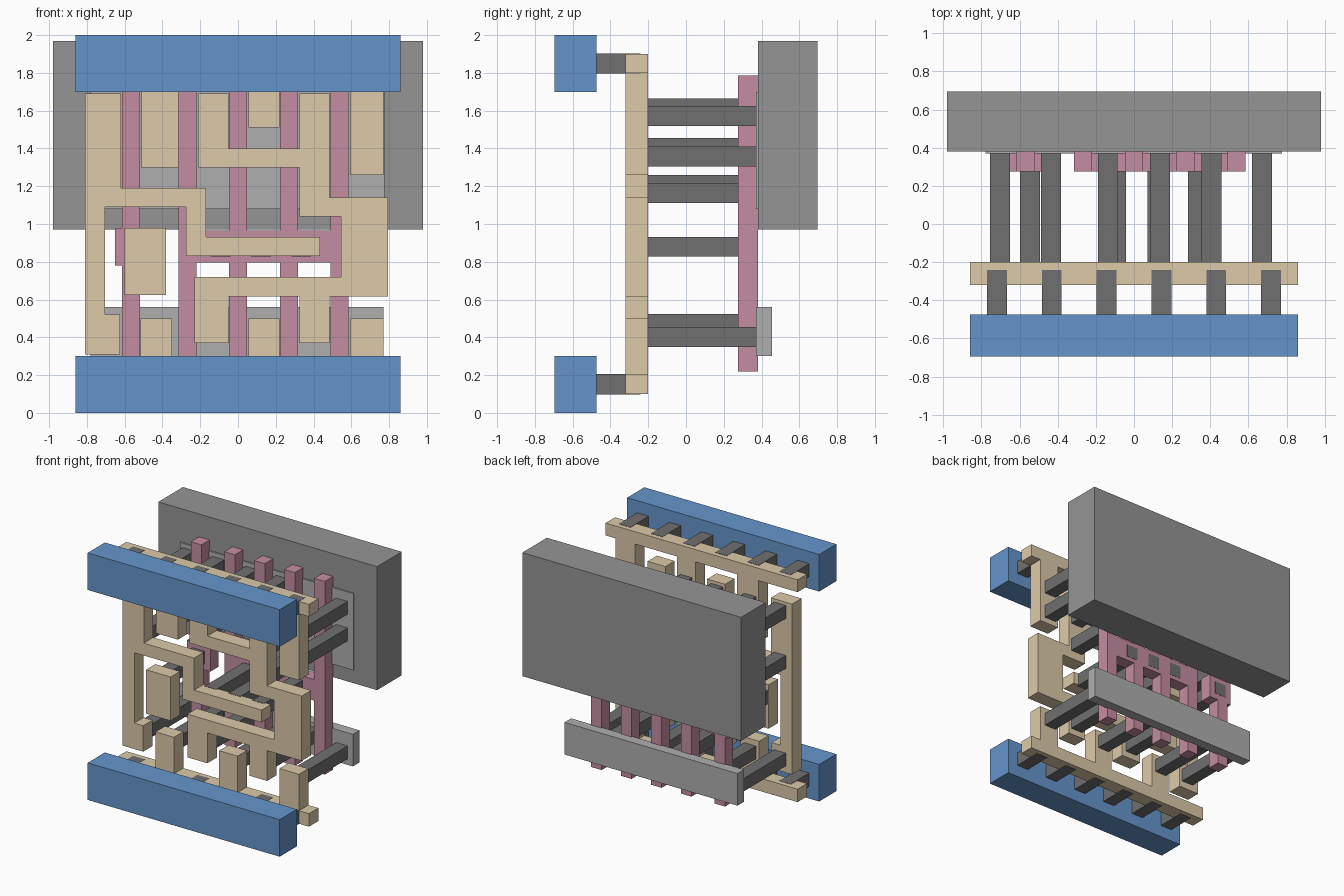
import bpy, bmesh


def material(name, rgb):
    m = bpy.data.materials.new(name)
    m.diffuse_color = (*rgb, 1)
    return m


BLUE = material("blue", (0.13, 0.30, 0.60))
TAN = material("tan", (0.72, 0.59, 0.40))
PINK = material("pink", (0.56, 0.27, 0.36))
DARK = material("dark_grey", (0.16, 0.16, 0.16))
MID = material("mid_grey", (0.30, 0.30, 0.30))
LIGHT = material("light_grey", (0.43, 0.43, 0.43))


def plate(name, outline, y0, y1, mat):
    """Extrude an x-z outline from y0 back to y1."""
    bm = bmesh.new()
    face = bm.faces.new([bm.verts.new((x, y0, z)) for x, z in outline])
    out = bmesh.ops.extrude_face_region(bm, geom=[face])
    verts = [g for g in out["geom"] if isinstance(g, bmesh.types.BMVert)]
    bmesh.ops.translate(bm, verts=verts, vec=(0, y1 - y0, 0))
    bmesh.ops.recalc_face_normals(bm, faces=bm.faces)
    mesh = bpy.data.meshes.new(name)
    bm.to_mesh(mesh)
    bm.free()
    mesh.materials.append(mat)
    ob = bpy.data.objects.new(name, mesh)
    bpy.context.collection.objects.link(ob)
    return ob


def box(name, x0, x1, y0, y1, z0, z1, mat):
    return plate(name, [(x0, z0), (x1, z0), (x1, z1), (x0, z1)], y0, y1, mat)


def teeth(spans, base):
    """Outline points, left to right, of teeth (x0, x1, tip z) on a base line."""
    return [p for a, b, z in spans for p in ((a, base), (a, z), (b, z), (b, base))]


# Back slab and the two thin light strips
box("back_slab", -0.98, 0.98, 0.38, 0.695, 0.97, 1.97, MID)
box("upper_strip", -0.78, 0.775, 0.37, 0.455, 1.08, 1.70, LIGHT)
box("lower_strip", -0.78, 0.77, 0.37, 0.455, 0.30, 0.56, LIGHT)

# Pink posts: a single post with a side pad, and four joined by a crossbar
PY = (0.275, 0.38)
plate("single_post", [(-0.615, 0.22), (-0.52, 0.22), (-0.52, 0.78), (-0.44, 0.78),
                      (-0.44, 0.98), (-0.52, 0.98), (-0.52, 1.785), (-0.615, 1.785),
                      (-0.615, 0.98), (-0.65, 0.98), (-0.65, 0.78), (-0.615, 0.78)],
      *PY, PINK)
posts = [(-0.315, -0.22), (-0.048, 0.048), (0.222, 0.317), (0.49, 0.585)]
lower = teeth([(a, b, 0.22) for a, b in posts], 0.795)[1:-1]
upper = teeth([(a, b, 1.785) for a, b in posts], 0.965)[1:-1]
plate("joined_posts", lower + upper[::-1], *PY, PINK)

# Tan layer: toothed top and bottom bars
TY = (-0.32, -0.2)
top = teeth([(-0.51, -0.315, 1.30), (0.055, 0.22, 1.51), (0.595, 0.77, 1.26)], 1.80)
plate("top_toothed_bar", [(-0.86, 1.80)] + top + [(0.86, 1.80), (0.86, 1.90), (-0.86, 1.90)],
      *TY, TAN)
low = teeth([(-0.515, -0.35, 0.50), (0.055, 0.22, 0.50), (0.595, 0.77, 0.50)], 0.205)
plate("bottom_toothed_bar", [(-0.86, 0.205)] + low + [(0.86, 0.205), (0.86, 0.10), (-0.86, 0.10)],
      *TY, TAN)

# Tan layer: winding tracks and the free block
plate("left_track", [(-.81, .31), (-.625, .31), (-.625, .52), (-.705, .52), (-.705, 1.09),
                     (-.275, 1.09), (-.275, .83), (.435, .83), (.435, .93), (-.17, .93),
                     (-.17, 1.19), (-.62, 1.19), (-.62, 1.69), (-.81, 1.69)], *TY, TAN)
plate("right_track", [(-.21, 1.3), (.325, 1.3), (.325, 1.04), (.545, 1.04), (.545, .72),
                      (-.23, .72), (-.23, .37), (-.05, .37), (-.05, .615), (.325, .615),
                      (.325, .37), (.485, .37), (.485, .615), (.795, .615), (.795, 1.14),
                      (.485, 1.14), (.485, 1.69), (.325, 1.69), (.325, 1.4), (-.05, 1.4),
                      (-.05, 1.69), (-.21, 1.69)], *TY, TAN)
box("free_block", -0.6, -0.38, *TY, 0.625, 0.98, TAN)

# Long dark pegs from the tan layer to the posts and strips: left x -> bottom z values
S = 0.104
pegs = {-0.755: (0.365, 1.155, 1.56), -0.487: (0.35, 1.345, 1.56), -0.19: (0.42, 1.345, 1.56),
        0.085: (0.35, 1.56), 0.355: (0.42, 1.11, 1.35), 0.62: (0.35, 1.305, 1.52),
        -0.598: (0.828,), -0.145: (0.828,), 0.07: (0.828,), 0.283: (0.828,)}
for x, heights in pegs.items():
    for z in heights:
        box("long_peg", x, x + S, -0.22, 0.382, z, z + S, DARK)

# Blue rails with a row of short pegs into the toothed bars
for side, z, pz in (("bottom", 0.0, 0.10), ("top", 1.7, 1.80)):
    box(side + "_rail", -0.86, 0.86, -0.695, -0.475, z, z + 0.3, BLUE)
    for i in range(6):
        x = -0.719 + 0.2875 * i
        box(side + "_short_peg", x - S / 2, x + S / 2, -0.48, -0.24,
            pz - 0.002, pz + 0.107 if side == "bottom" else pz + 0.102, DARK)
